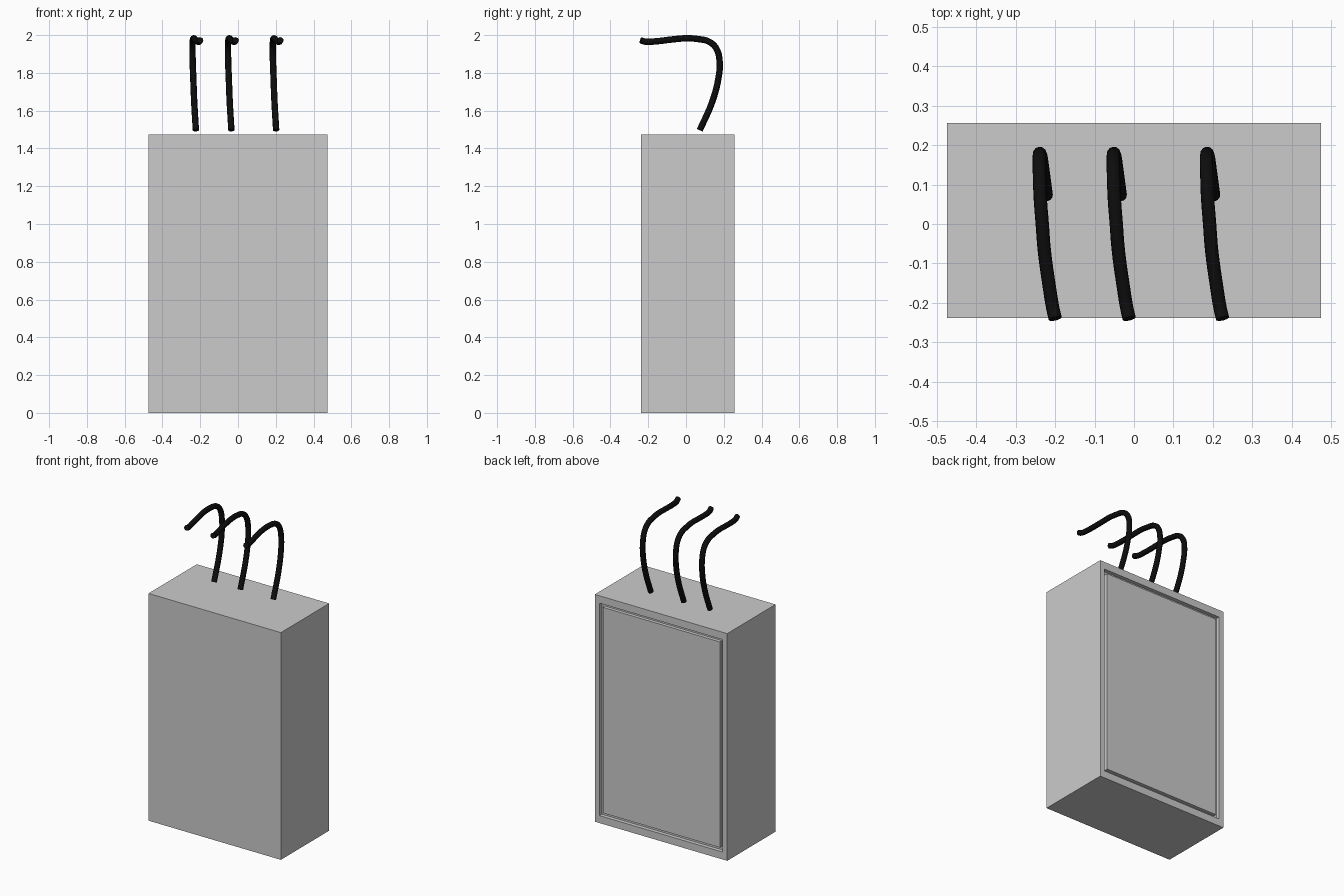
import bpy, bmesh
from mathutils import Vector

if "Cube" in bpy.data.objects:
    bpy.data.objects.remove(bpy.data.objects["Cube"])

W, Y0, Y1, H = 0.475, -0.239, 0.256, 1.474

# Box body with a grooved access panel on the back face
bm = bmesh.new()
bmesh.ops.create_cube(bm, size=1)
for v in bm.verts:
    v.co = Vector((v.co.x * 2 * W, (v.co.y + 0.5) * (Y1 - Y0) + Y0, (v.co.z + 0.5) * H))
back = max(bm.faces, key=lambda f: f.calc_center_median().y)


def inset_to(face, x, z_margin, y):
    """Inset a back face, then place its corners on a given rectangle."""
    bmesh.ops.inset_region(bm, faces=[face], thickness=0.005)
    for v in face.verts:
        v.co = Vector((x if v.co.x > 0 else -x,
                       y,
                       H - z_margin if v.co.z > H / 2 else z_margin))


# frame, groove outer wall, groove floor, panel wall
inset_to(back, W - 0.033, 0.048, Y1)
inset_to(back, W - 0.033, 0.048, Y1 - 0.025)
inset_to(back, W - 0.055, 0.070, Y1 - 0.025)
inset_to(back, W - 0.055, 0.070, Y1 - 0.003)
mesh = bpy.data.meshes.new("cabinet_body")
bm.normal_update()
bm.to_mesh(mesh)
bm.free()
body = bpy.data.objects.new("cabinet_body", mesh)
bpy.context.collection.objects.link(body)

# Black cables curling forward over the top
black = bpy.data.materials.new("cable_black")
black.diffuse_color = (0.004, 0.004, 0.004, 1)
black.use_nodes = True
black.node_tree.nodes["Principled BSDF"].inputs["Base Color"].default_value = black.diffuse_color
path = [(-0.223, 0.073, 1.497), (-0.232, 0.14, 1.65), (-0.237, 0.173, 1.78),
        (-0.240, 0.178, 1.86), (-0.241, 0.160, 1.93), (-0.240, 0.120, 1.966),
        (-0.238, 0.065, 1.979), (-0.233, 0.0, 1.983), (-0.228, -0.065, 1.978),
        (-0.215, -0.16, 1.967), (-0.206, -0.215, 1.965), (-0.200, -0.240, 1.973)]
for i, dx in enumerate((0, 0.188, 0.425)):
    cu = bpy.data.curves.new(f"cable_{i + 1}", 'CURVE')
    cu.dimensions = '3D'
    cu.bevel_depth = 0.017
    cu.bevel_resolution = 4
    cu.resolution_u = 4
    cu.use_fill_caps = True
    sp = cu.splines.new('BEZIER')
    sp.bezier_points.add(len(path) - 1)
    for p, co in zip(sp.bezier_points, path):
        p.co = (co[0] + dx, co[1], co[2])
        p.handle_left_type = p.handle_right_type = 'AUTO'
    cu.materials.append(black)
    ob = bpy.data.objects.new(f"cable_{i + 1}", cu)
    bpy.context.collection.objects.link(ob)
    bpy.ops.object.select_all(action='DESELECT')
    ob.select_set(True)
    bpy.context.view_layer.objects.active = ob
    bpy.ops.object.convert(target='MESH')
    bpy.ops.object.shade_smooth_by_angle()
